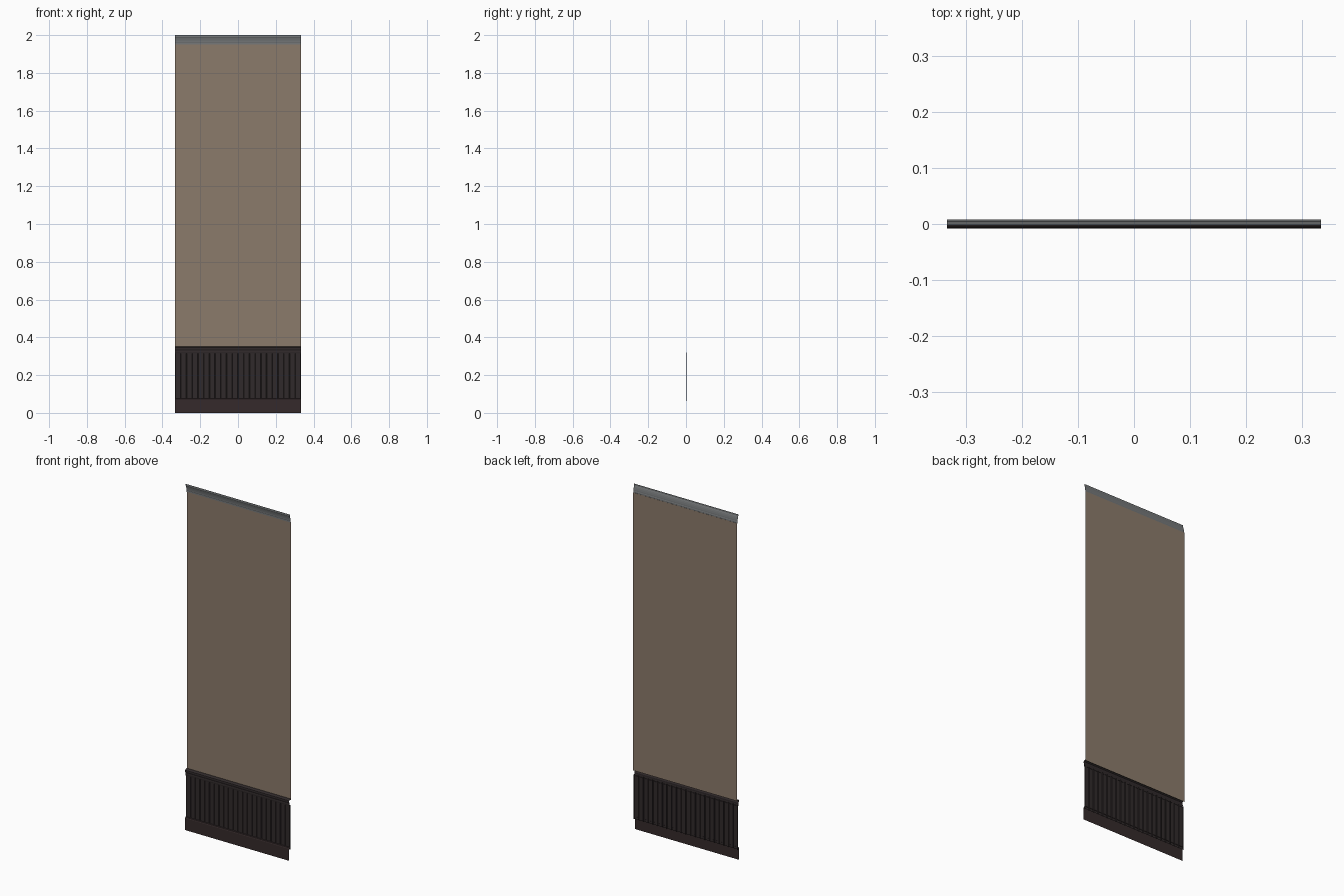
import bpy, bmesh

if "Cube" in bpy.data.objects:
    bpy.data.objects.remove(bpy.data.objects["Cube"])

W = 0.333      # half width of the wall section
BACK = 0.008   # plane of the plaster wall


def material(name, rgb):
    m = bpy.data.materials.new(name)
    m.diffuse_color = (*rgb, 1)
    m.use_nodes = True
    m.node_tree.nodes["Principled BSDF"].inputs["Base Color"].default_value = m.diffuse_color
    return m


plaster = material("tan plaster", (0.26, 0.198, 0.146))
grey = material("grey crown paint", (0.18, 0.19, 0.195))
base_wood = material("dark brown wood", (0.036, 0.023, 0.024))
panel_wood = material("dark panel wood", (0.030, 0.023, 0.024))


def make_object(name, bm, mat):
    mesh = bpy.data.meshes.new(name)
    bm.to_mesh(mesh)
    bm.free()
    mesh.materials.append(mat)
    ob = bpy.data.objects.new(name, mesh)
    bpy.context.collection.objects.link(ob)
    return ob


def strip(name, profile, mat):
    """Sweep an open (y, z) profile, listed bottom to top, across the width."""
    bm = bmesh.new()
    rows = [[bm.verts.new((x, y, z)) for x in (-W, W)] for y, z in profile]
    for a, b in zip(rows, rows[1:]):
        bm.faces.new((a[0], a[1], b[1], b[0]))
    return make_object(name, bm, mat)


# Plain wall sheet
strip("wall", [(BACK, 0.345), (BACK, 1.952)], plaster)

# Crown moulding, stepping forward towards the top, open at the back
strip("crown_moulding", [
    (BACK, 1.950), (0.0055, 1.951), (0.0055, 1.958), (0.0045, 1.961),
    (0.0040, 1.968), (0.0025, 1.977), (0.0002, 1.986), (-0.001, 1.988),
    (-0.002, 1.991), (-0.002, 2.0)], grey)

# Skirting board with a chamfered top
strip("baseboard", [
    (-0.008, 0.0), (-0.008, 0.068), (-0.006, 0.074), (0.001, 0.077)], base_wood)

# Chair rail with a rounded nose and a top ledge back to the wall
strip("chair_rail", [
    (0.001, 0.314), (-0.004, 0.315), (-0.005, 0.322), (-0.0045, 0.330),
    (-0.007, 0.335), (-0.008, 0.340), (-0.007, 0.346), (-0.003, 0.350),
    (BACK, 0.352)], panel_wood)

# Beadboard planks with bevelled edges forming grooves
COUNT = 22
FRONT, GROOVE = -0.001, 0.003
bm = bmesh.new()
pitch = 2 * W / COUNT
for i in range(COUNT):
    x0 = -W + i * pitch
    x1 = x0 + pitch
    outline = [(x0, GROOVE), (x0, FRONT + 0.0015), (x0 + 0.002, FRONT),
               (x1 - 0.002, FRONT), (x1, FRONT + 0.0015), (x1, GROOVE)]
    cols = [[bm.verts.new((x, y, z)) for z in (0.062, 0.32)] for x, y in outline]
    for a, b in zip(cols, cols[1:]):
        bm.faces.new((a[0], b[0], b[1], a[1]))
make_object("beadboard_planks", bm, panel_wood)
